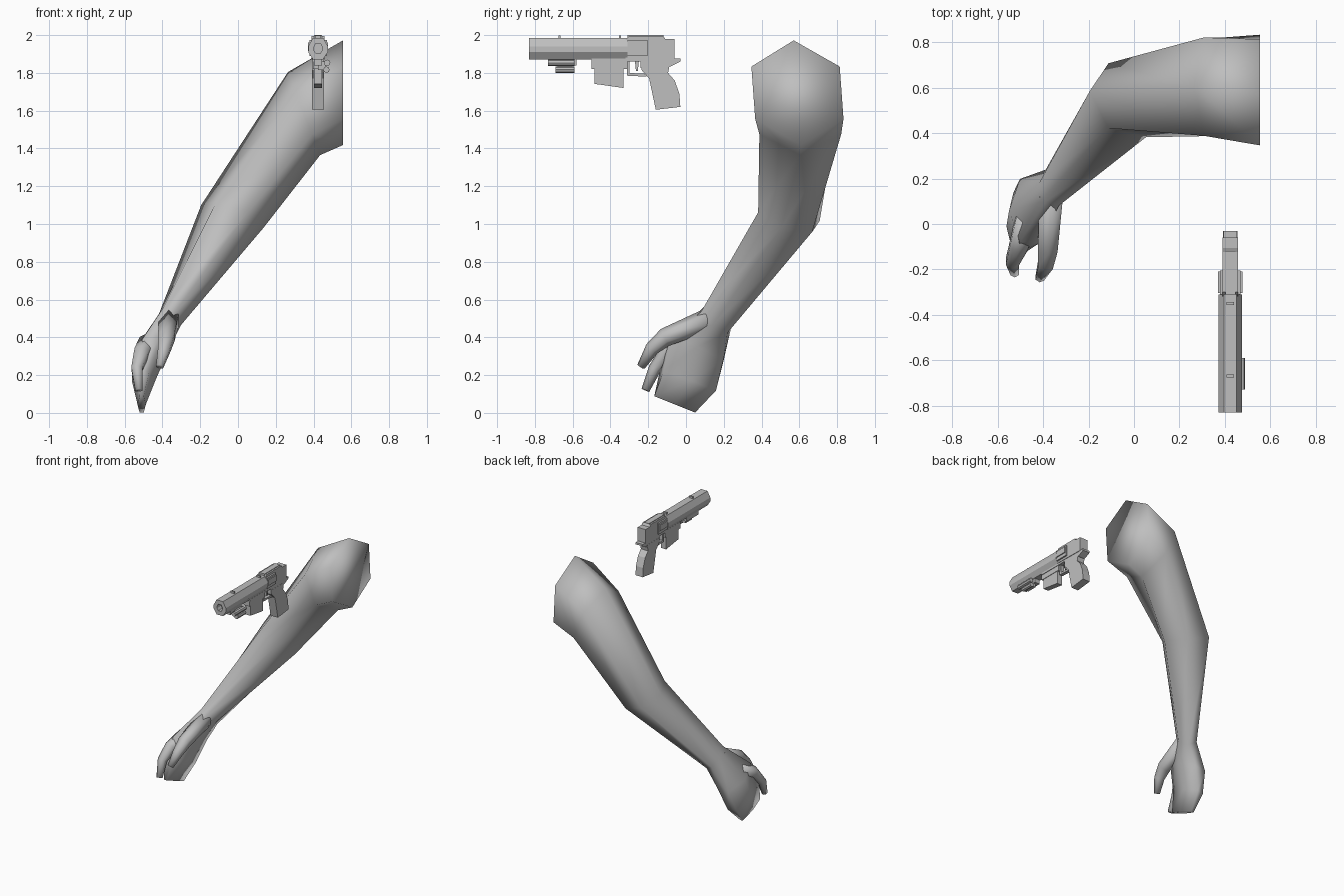
import bpy, bmesh, math
from mathutils import Vector as V

if "Cube" in bpy.data.objects:
    bpy.data.objects.remove(bpy.data.objects["Cube"])

grey = bpy.data.materials.new("plain_grey")
grey.diffuse_color = (0.52, 0.52, 0.52, 1)
grey.use_nodes = True
grey.node_tree.nodes["Principled BSDF"].inputs["Base Color"].default_value = grey.diffuse_color


def finish(name, bm, smooth=False):
    bmesh.ops.recalc_face_normals(bm, faces=bm.faces)
    for f in bm.faces:
        f.smooth = smooth
    me = bpy.data.meshes.new(name)
    bm.to_mesh(me)
    bm.free()
    me.materials.append(grey)
    ob = bpy.data.objects.new(name, me)
    bpy.context.collection.objects.link(ob)
    return ob


def loft(name, rings, smooth=True):
    """Skin a list of point rings and cap both ends."""
    bm = bmesh.new()
    vs = [[bm.verts.new(p) for p in r] for r in rings]
    n = len(vs[0])
    for a, b in zip(vs, vs[1:]):
        for i in range(n):
            j = (i + 1) % n
            bm.faces.new((a[i], a[j], b[j], b[i]))
    bm.faces.new(vs[0])
    bm.faces.new(vs[-1])
    return finish(name, bm, smooth)


def hexring(c, u, v, n=6):
    c, u, v = V(c), V(u), V(v)
    return [c + u * math.cos(2 * math.pi * k / n) + v * math.sin(2 * math.pi * k / n) for k in range(n)]


def finger(name, path):
    """Tapered tube through (x, y, z, radius) points."""
    rings = []
    for i, p in enumerate(path):
        d = (V(path[min(i + 1, len(path) - 1)][:3]) - V(path[max(i - 1, 0)][:3])).normalized()
        u = d.cross(V((1, 0, 0))).normalized()
        rings.append(hexring(p[:3], u * p[3], d.cross(u) * p[3]))
    return loft(name, rings)


CX = 0.424  # gun centre line


def side_prism(name, yz, half, cx=CX):
    """Extrude a side profile across x."""
    return loft(name, [[(cx + s * half, y, z) for y, z in yz] for s in (-1, 1)], False)


def box(name, y0, y1, z0, z1, half, cx=CX):
    return side_prism(name, [(y0, z0), (y1, z0), (y1, z1), (y0, z1)], half, cx)


# Arm: shoulder, upper arm, elbow, wrist, palm, curled fingers
loft("arm", [hexring(*r) for r in (
    ((.556, .59, 1.695), (0, -.02, .277), (0, .27, 0)),
    ((.35, .605, 1.585), (-.085, 0, .22), (0, .25, 0)),
    ((-.03, .545, 1.04), (-.165, .04, .06), (0, .165, -.06)),
    ((-.36, .16, .495), (-.058, .02, .03), (0, .08, -.065)),
    ((-.455, .06, .34), (-.095, 0, -.01), (0, .16, -.07)),
    ((-.50, .01, .17), (-.062, -.02, 0), (0, .16, -.06)),
    ((-.51, -.06, .045), (-.022, 0, 0), (0, .125, -.05)))])
finger("thumb", [(-.365, .13, .50, .06), (-.38, -.11, .40, .05),
                 (-.39, -.18, .34, .038), (-.415, -.238, .245, .022)])
finger("index_finger", [(-.47, .02, .37, .06), (-.51, -.10, .32, .045),
                        (-.535, -.165, .235, .034), (-.525, -.215, .12, .022)])

# Barrel: faceted prism along y with a sunken bore
prof = [(.028, 1.985), (.052, 1.94), (.052, 1.91), (.027, 1.872)]
prof += [(-x, z) for x, z in reversed(prof)]
bore = [(x * .45, 1.93 + (z - 1.93) * .45) for x, z in prof]


def along_y(pts, y):
    return [(CX + x, y, z) for x, z in pts]


loft("barrel", [along_y(bore, -.78), along_y(bore, -.83), along_y(prof, -.83), along_y(prof, -.31)], False)

# Receiver, rear slide and beavertail
side_prism("receiver", [(-.32, 1.875), (-.32, 1.975), (-.30, 1.995), (-.12, 1.995),
                        (-.11, 1.98), (-.06, 1.98), (-.06, 1.87)], .034)
box("receiver_sides", -.31, -.205, 1.89, 1.975, .046)
box("port_plate", -.305, -.21, 1.915, 1.96, .053)
box("top_rib", -.31, -.12, 1.985, 2.0, .022)
side_prism("frame", [(-.50, 1.875), (-.03, 1.875), (-.03, 1.86), (-.08, 1.835),
                     (-.24, 1.825), (-.24, 1.86), (-.50, 1.86)], .03)
box("front_frame", -.50, -.31, 1.82, 1.88, .026)

# Sights
for name, y in (("front_sight", -.67), ("middle_sight", -.35)):
    box(name, y - .006, y + .006, 1.98, 1.999, .016)

# Magazine, grip, trigger guard and trigger
side_prism("magazine", [(-.485, 1.85), (-.33, 1.85), (-.33, 1.72), (-.485, 1.742)], .022)
side_prism("grip", [(-.24, 1.85), (-.235, 1.815), (-.195, 1.77), (-.16, 1.605), (-.03, 1.62),
                    (-.035, 1.69), (-.06, 1.76), (-.095, 1.80), (-.085, 1.85)], .031)
box("guard_front", -.312, -.298, 1.785, 1.88, .014)
side_prism("guard_bottom", [(-.31, 1.80), (-.31, 1.785), (-.21, 1.78), (-.21, 1.795)], .014)
side_prism("trigger", [(-.27, 1.86), (-.25, 1.86), (-.255, 1.81), (-.265, 1.81)], .008)

# Light and pointer mounted below the barrel
box("rail_mount", -.73, -.58, 1.84, 1.875, .022)
box("mount_arm", -.68, -.60, 1.815, 1.86, .022, .445)
for name, x, z, y0, y1, r in (("pointer_upper", .472, 1.853, -.73, -.59, .017),
                              ("pointer_lower", .468, 1.817, -.69, -.59, .017)):
    loft(name, [hexring((x, y, z), (r, 0, 0), (0, 0, r), 8) for y in (y0, y1)], False)
